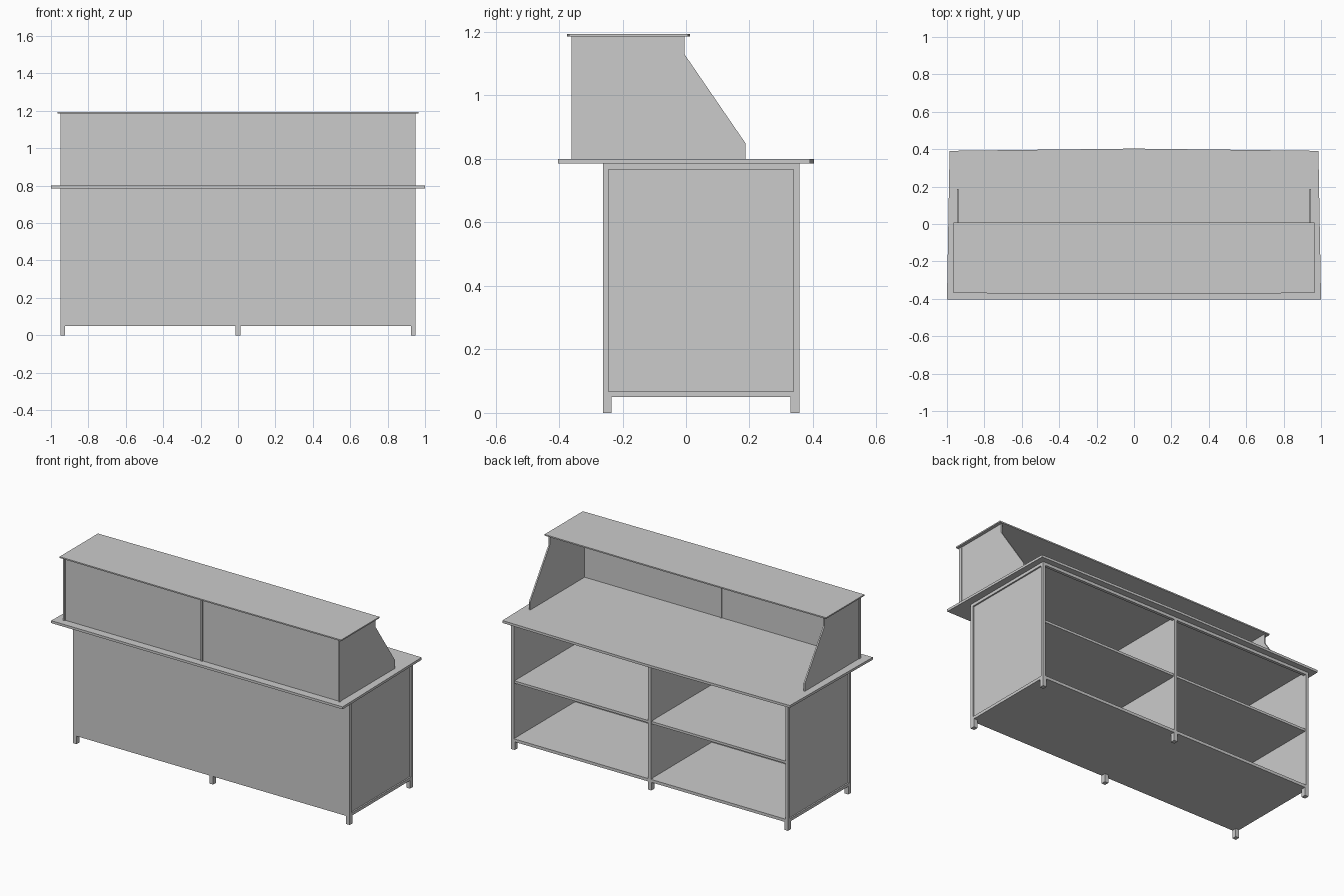
import bpy, bmesh

if "Cube" in bpy.data.objects:
    bpy.data.objects.remove(bpy.data.objects["Cube"])


def prism(name, pts, lo, hi, axis):
    """Extrude a 2D outline along x (points are y,z) or z (points are x,y)."""
    def place(p, d):
        return (d, p[0], p[1]) if axis == 'x' else (p[0], p[1], d)
    bm = bmesh.new()
    a = [bm.verts.new(place(p, lo)) for p in pts]
    b = [bm.verts.new(place(p, hi)) for p in pts]
    n = len(pts)
    bm.faces.new(a[::-1])
    bm.faces.new(b)
    for i in range(n):
        j = (i + 1) % n
        bm.faces.new((a[i], a[j], b[j], b[i]))
    bmesh.ops.recalc_face_normals(bm, faces=bm.faces[:])
    me = bpy.data.meshes.new(name)
    bm.to_mesh(me)
    bm.free()
    ob = bpy.data.objects.new(name, me)
    bpy.context.collection.objects.link(ob)
    return ob


def box(name, x0, x1, y0, y1, z0, z1):
    return prism(name, [(x0, y0), (x1, y0), (x1, y1), (x0, y1)], z0, z1, 'z')


W = 0.95                 # cabinet half width
F, B = -0.262, 0.357     # cabinet front and back
Z0, Z1 = 0.05, 0.785     # cabinet bottom and top
T = 0.018                # frame thickness

# Cabinet boards
box("front_board", -W, W, F, F + T, Z0, Z1)
box("bottom_board", -W, W, F + T, B, Z0, Z0 + T)
box("middle_shelf", -W + T, W - T, F + T, B - 0.006, 0.41, 0.425)
box("divider", -0.006, 0.006, F + T, B - T, Z0 + T, Z1)
box("back_centre_post", -0.01, 0.01, B - T, B, Z0 + T, Z1)
box("back_top_rail", -W + T, W - T, B - T, B, Z1 - T, Z1)

# Framed sides with inset panels, and the legs
for s, side in ((-1, "left"), (1, "right")):
    xo, xi = sorted((s * W, s * (W - T)))
    p0, p1 = sorted((s * (W - 0.009), s * (W - T)))
    box(side + "_side_panel", p0, p1, F + T, B - T, Z0 + T, Z1 - T)
    box(side + "_back_post", xo, xi, B - T, B, Z0 + T, Z1)
    box(side + "_top_rail", xo, xi, F + T, B - T, Z1 - T, Z1)
for cx in (-W + 0.0125, 0, W - 0.0125):
    for y0 in (F, B - 0.028):
        box("leg", cx - 0.0125, cx + 0.0125, y0, y0 + 0.028, 0, Z0)

# Work surface, very slightly bowed at the back
prism("counter_top", [(-1, -0.403), (1, -0.403), (0.986, 0.391), (0.6, 0.396), (0, 0.403),
                      (-0.6, 0.396), (-0.986, 0.391)], Z1, 0.80, 'z')

# Raised hutch: profiled ends, posts, recessed front panel
profile = [(-0.34, 0.80), (0.187, 0.80), (0.187, 0.85), (-0.005, 1.13),
           (-0.005, 1.185), (-0.34, 1.185)]
for s in (-1, 1):
    x0, x1 = sorted((s * 0.938, s * 0.947))
    prism("hutch_end", profile, x0, x1, 'x')
for cx in (-0.944, 0, 0.944):
    box("hutch_post", cx - 0.006, cx + 0.006, -0.36, -0.34, 0.80, 1.185)
box("hutch_front_panel", -0.94, 0.94, -0.353, -0.346, 0.80, 1.185)

# Upper transaction shelf with slight bow on both long edges
prism("upper_shelf", [(-0.966, -0.369), (-0.1, -0.375), (0.1, -0.375), (0.966, -0.369),
                      (0.966, 0.007), (0.33, 0.012), (-0.33, 0.012), (-0.966, 0.007)],
      1.185, 1.193, 'z')
